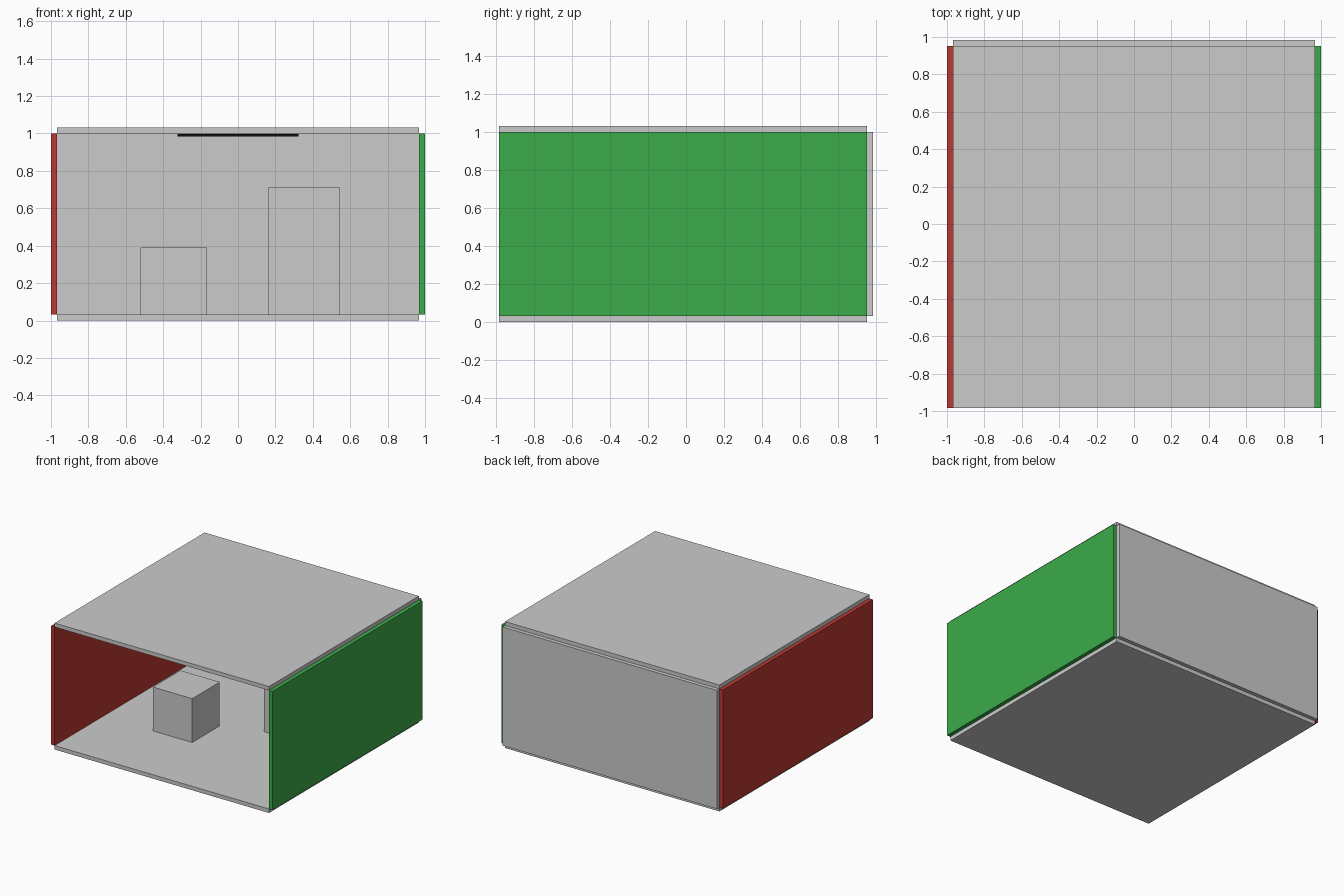
import bpy

if "Cube" in bpy.data.objects:
    bpy.data.objects.remove(bpy.data.objects["Cube"])


def material(name, rgb):
    mat = bpy.data.materials.new(name)
    mat.diffuse_color = (*rgb, 1)
    mat.use_nodes = True
    mat.node_tree.nodes["Principled BSDF"].inputs["Base Color"].default_value = mat.diffuse_color
    return mat


def box(name, x, y, z, mat=None):
    """Axis-aligned box given by its (min, max) range on each axis."""
    ranges = (x, y, z)
    bpy.ops.mesh.primitive_cube_add(size=1, location=[(a + b) / 2 for a, b in ranges])
    ob = bpy.context.object
    ob.name = ob.data.name = name
    ob.scale = [b - a for a, b in ranges]
    bpy.ops.object.transform_apply(location=False, rotation=False, scale=True)
    if mat:
        ob.data.materials.append(mat)
    return ob


red = material("red_paint", (0.5, 0.04, 0.03))
green = material("green_paint", (0.045, 0.41, 0.068))
black = material("lamp_black", (0.005, 0.005, 0.005))

T = 0.032                 # panel thickness
W = 0.968                 # inner half width
DEPTH = (-0.983, 0.951)   # front to inside of the back wall
WALL_Z = (T, 1.0)

# Room panels, meeting edge to edge
box("floor", (-W, W), DEPTH, (0, T))
box("ceiling", (-W, W), DEPTH, (1.0, 1.0 + T))
box("back_wall", (-W, W), (DEPTH[1], DEPTH[1] + T), WALL_Z)
box("left_wall", (-W - T, -W), DEPTH, WALL_Z, red)
box("right_wall", (W, W + T), DEPTH, WALL_Z, green)

# Blocks standing on the floor
box("short_block", (-0.52, -0.165), (-0.355, 0.0), (T, 0.39))
box("tall_block", (0.16, 0.545), (0.105, 0.49), (T, 0.71))

# Thin lamp panel under the ceiling
box("ceiling_lamp", (-0.323, 0.323), (-0.339, 0.307), (0.985, 0.997), black)
